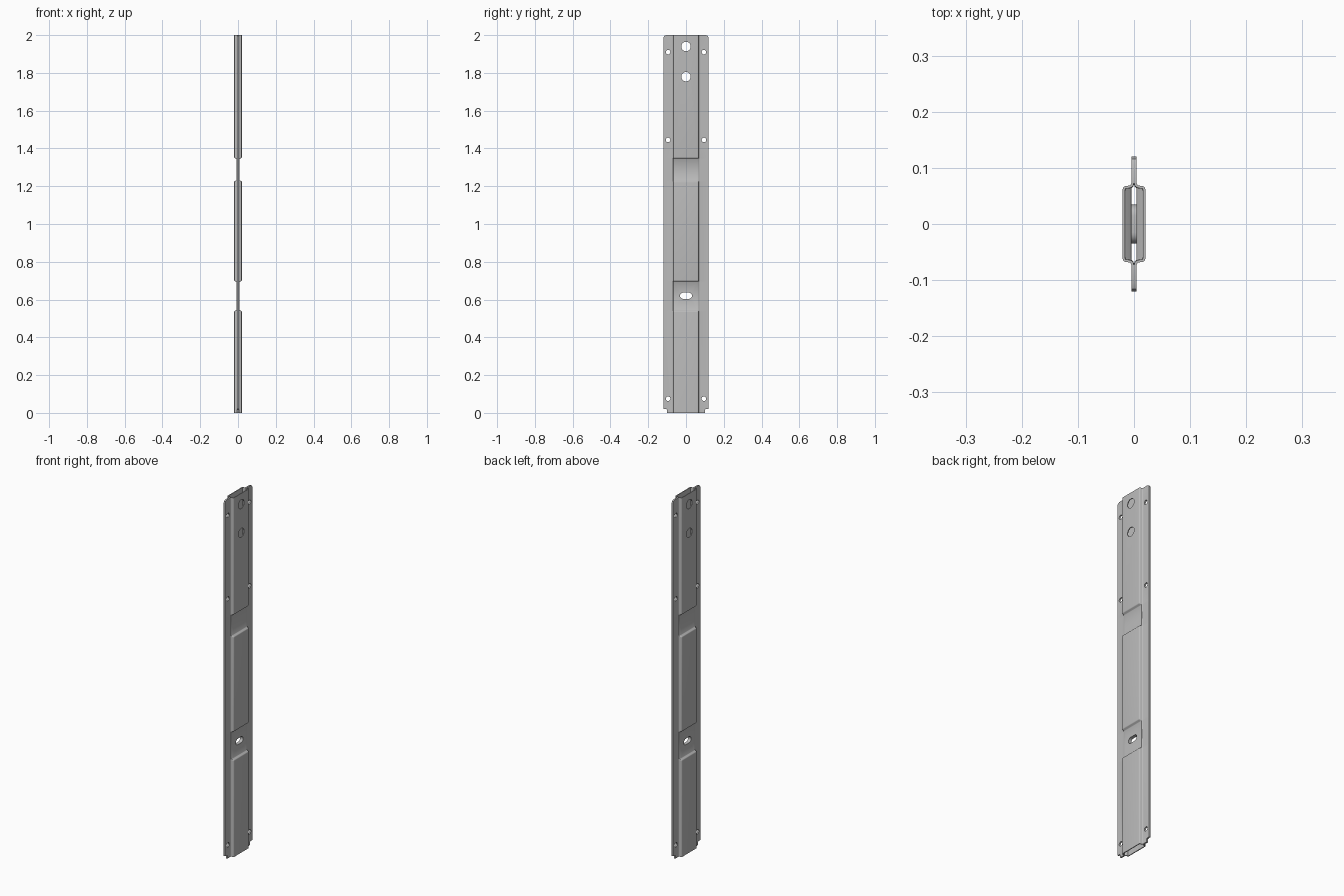
import bpy, bmesh, math
from mathutils import Matrix

cube = bpy.data.objects.get("Cube")
if cube:
    bpy.data.objects.remove(cube, do_unlink=True)

SHEET = 0.0045            # sheet thickness, also the flange level
NECK, BULGE = 0.009, 0.0205
HALF_W = 0.12

steel = bpy.data.materials.new("grey_steel")
steel.use_nodes = True
steel.diffuse_color = (0.5, 0.5, 0.5, 1)
steel.node_tree.nodes["Principled BSDF"].inputs["Base Color"].default_value = (0.5, 0.5, 0.5, 1)


def new_object(name, bm):
    mesh = bpy.data.meshes.new(name)
    bm.to_mesh(mesh)
    bm.free()
    ob = bpy.data.objects.new(name, mesh)
    bpy.context.collection.objects.link(ob)
    mesh.materials.append(steel)
    return ob


def stadium(half_len, r, n=12):
    """Outline in y, z: two half circles joined by straight sides."""
    pts = []
    for side in (1, -1):
        for i in range(n + 1):
            a = math.pi * (i / n - 0.5)
            pts.append((side * (half_len + r * math.cos(a)), side * r * math.sin(a)))
    return pts


# Cross-section: position across and how far the bend has risen
half = [(HALF_W, 0), (0.074, 0), (0.071, 0.05), (0.069, 0.18), (0.068, 0.4),
        (0.0675, 0.7), (0.066, 0.87), (0.063, 0.97), (0.059, 1)]
section = [(-y, t) for y, t in half] + [(y, t) for y, t in reversed(half)]

# Lengthwise stations: height and level of the raised panel
ramp = [(0, 0), (0.002, 0.12), (0.006, 0.8), (0.008, 0.95), (0.012, 1)]


def step(z, up):
    rows = [(z + d, NECK + (BULGE - NECK) * f) for d, f in ramp]
    if not up:
        rows = [(z - d, lv) for d, lv in reversed([(d, NECK + (BULGE - NECK) * f) for d, f in ramp])]
    return rows


stations = [(0, BULGE), (0.019, BULGE), (0.021, BULGE)]
for z, up in ((0.545, False), (0.692, True), (1.232, False), (1.343, True)):
    stations += step(z, up)
stations += [(1.985, BULGE), (1.995, BULGE), (2, BULGE)]


def width(z):
    """Half width of the flange, notched below and rounded above."""
    if z < 0.02:
        return 0.1
    drop = max(0, z - 1.985)
    return HALF_W - 0.015 + math.sqrt(0.015 ** 2 - min(drop, 0.015) ** 2)


# One pressed sheet
bm = bmesh.new()
grid = []
for z, level in stations:
    w = width(z)
    grid.append([bm.verts.new((SHEET + t * (level - SHEET), max(-w, min(w, y)), z))
                 for y, t in section])
for a, b in zip(grid, grid[1:]):
    for i in range(len(section) - 1):
        bm.faces.new((a[i], a[i + 1], b[i + 1], b[i]))
panel = new_object("pressed_channel", bm)

# Cutter with all holes
bm = bmesh.new()
holes = [(0, z, 0.025) for z in (1.94, 1.78)]
holes += [(s * 0.095, z, 0.012) for s in (-1, 1) for z in (1.91, 1.445, 0.075)]
for y, z, r in holes:
    bmesh.ops.create_cone(bm, cap_ends=True, segments=28, radius1=r, radius2=r, depth=0.2,
                          matrix=Matrix.Translation((0, y, z)) @ Matrix.Rotation(math.pi / 2, 4, 'Y'))
SLOT_Z = 0.62
low = [bm.verts.new((-0.1, y, z + SLOT_Z)) for y, z in stadium(0.015, 0.0165)]
ext = bmesh.ops.extrude_face_region(bm, geom=[bm.faces.new(low)], use_keep_orig=True)
bmesh.ops.translate(bm, vec=(0.2, 0, 0),
                    verts=[v for v in ext["geom"] if isinstance(v, bmesh.types.BMVert)])
bmesh.ops.recalc_face_normals(bm, faces=bm.faces)
cutter = new_object("hole_cutter", bm)
cutter.hide_render = True

# Thicken inwards, punch the holes, mirror to the other side
bpy.context.view_layer.objects.active = panel
panel.select_set(True)
solid = panel.modifiers.new("thickness", 'SOLIDIFY')
solid.thickness = SHEET
solid.offset = -1
solid.use_even_offset = True
cut = panel.modifiers.new("holes", 'BOOLEAN')
cut.operation = 'DIFFERENCE'
cut.solver = 'EXACT'
cut.object = cutter
mirror = panel.modifiers.new("other_side", 'MIRROR')
mirror.use_mirror_merge = False
for name in [m.name for m in panel.modifiers]:
    bpy.ops.object.modifier_apply(modifier=name)
bpy.data.objects.remove(cutter, do_unlink=True)
bpy.ops.object.shade_smooth_by_angle(angle=math.radians(35))
panel.select_set(False)

# Sleeve lining the slot between the two sheets
bm = bmesh.new()
rings = []
for r, x in ((0.0165, -1), (0.0165, 1), (0.0195, 1), (0.0195, -1)):
    rings.append([bm.verts.new((x * 0.0075, y, z + SLOT_Z)) for y, z in stadium(0.015, r)])
for k in range(4):
    a, b = rings[k], rings[(k + 1) % 4]
    for i in range(len(a)):
        j = (i + 1) % len(a)
        bm.faces.new((a[i], a[j], b[j], b[i]))
bmesh.ops.recalc_face_normals(bm, faces=bm.faces)
sleeve = new_object("slot_sleeve", bm)
bpy.context.view_layer.objects.active = sleeve
sleeve.select_set(True)
bpy.ops.object.shade_smooth_by_angle(angle=math.radians(35))
